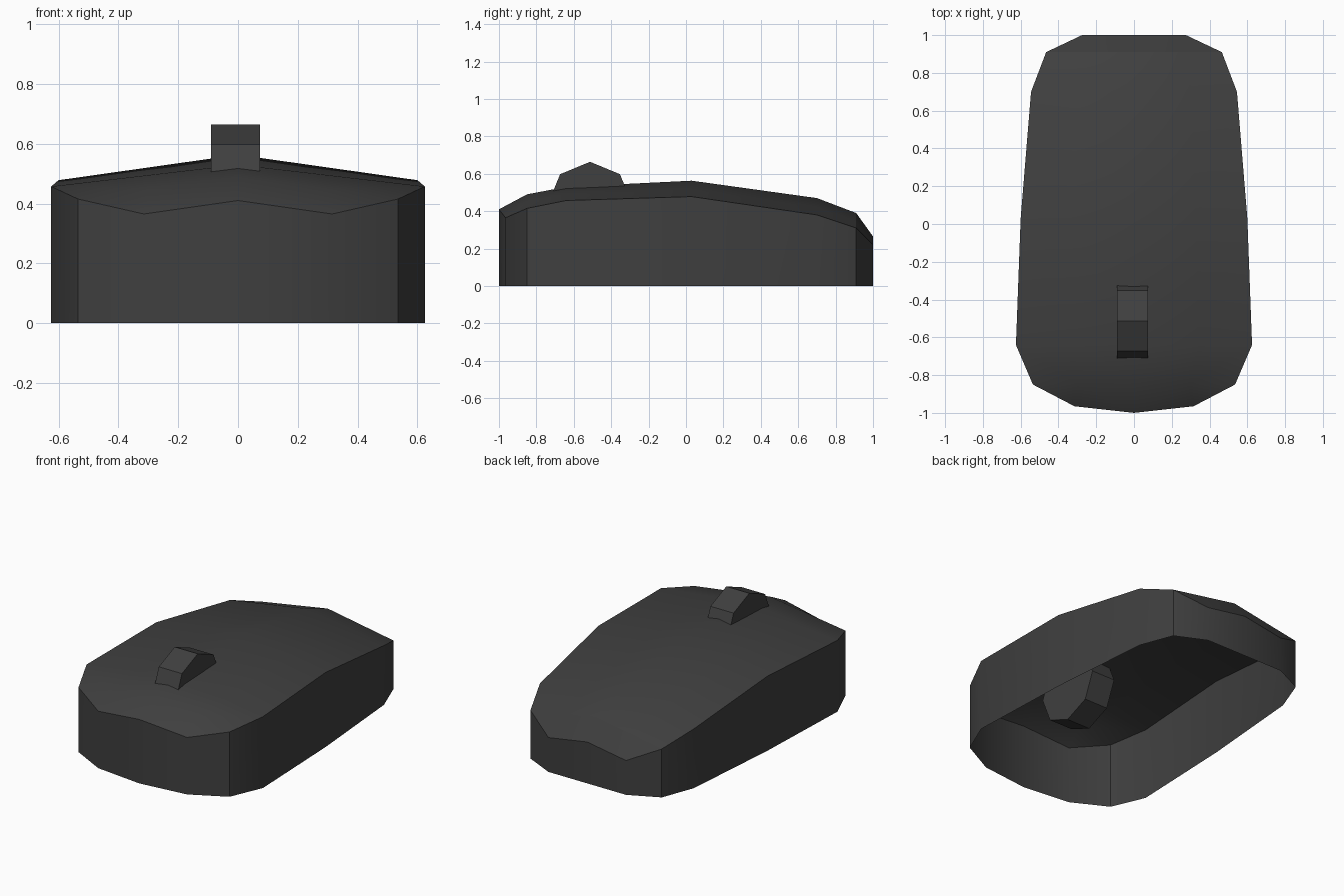
import bpy, bmesh, math
from mathutils import Matrix

if "Cube" in bpy.data.objects:
    bpy.data.objects.remove(bpy.data.objects["Cube"])

mat = bpy.data.materials.new("charcoal plastic")
mat.diffuse_color = (0.05, 0.05, 0.05, 1)
mat.use_nodes = True
mat.node_tree.nodes["Principled BSDF"].inputs["Base Color"].default_value = mat.diffuse_color


def finish(name, bm):
    me = bpy.data.meshes.new(name)
    bm.normal_update()
    bm.to_mesh(me)
    bm.free()
    me.materials.append(mat)
    ob = bpy.data.objects.new(name, me)
    bpy.context.collection.objects.link(ob)
    bpy.ops.object.select_all(action='DESELECT')
    ob.select_set(True)
    bpy.context.view_layer.objects.active = ob
    return ob


# body shell: half of it is modelled, then mirrored; the underside is open
# rows from front to back: y, ridge height, side x, side height
rows = [(-0.85, 0.49, 0.535, 0.415), (-0.64, 0.53, 0.625, 0.457),
        (0.03, 0.563, 0.60, 0.478), (0.70, 0.47, 0.545, 0.38),
        (0.91, 0.39, 0.465, 0.31)]
bm = bmesh.new()
grid = []
for y, zc, xs, zs in rows:
    grid.append([bm.verts.new((xs * t, y, zc + (zs - zc) * t)) for t in (0, 0.55, 1)])
front = [bm.verts.new((0, -1, 0.41)), bm.verts.new((0.315, -0.965, 0.365))]
back = [bm.verts.new((0, 1, 0.265)), bm.verts.new((0.275, 1, 0.22))]

# top skin
for a, b in zip(grid, grid[1:]):
    for i in range(2):
        bm.faces.new((a[i], a[i + 1], b[i + 1], b[i]))
f, l = grid[0], grid[-1]
bm.faces.new((front[0], front[1], f[1], f[0]))
bm.faces.new((front[1], f[2], f[1]))
bm.faces.new((l[0], l[1], back[1], back[0]))
bm.faces.new((l[1], l[2], back[1]))

# side wall dropped from the rim to the ground
rim = front + [r[2] for r in grid] + back[::-1]
foot = [bm.verts.new((v.co.x, v.co.y, 0)) for v in rim]
for i in range(len(rim) - 1):
    bm.faces.new((foot[i], foot[i + 1], rim[i + 1], rim[i]))

# mirror across x = 0
geom = bm.verts[:] + bm.edges[:] + bm.faces[:]
dup = bmesh.ops.duplicate(bm, geom=geom)["geom"]
new_faces = [g for g in dup if isinstance(g, bmesh.types.BMFace)]
for v in [g for g in dup if isinstance(g, bmesh.types.BMVert)]:
    v.co.x = -v.co.x
bmesh.ops.reverse_faces(bm, faces=new_faces)
bmesh.ops.remove_doubles(bm, verts=bm.verts[:], dist=0.0005)
finish("body_shell", bm)
bpy.ops.object.shade_smooth_by_angle(angle=math.radians(30))

# scroll wheel: octagonal drum with a corner at the top
bm = bmesh.new()
bmesh.ops.create_cone(bm, cap_ends=True, segments=8, radius1=0.226, radius2=0.226,
                      depth=0.164,
                      matrix=Matrix.Translation((-0.008, -0.513, 0.438))
                      @ Matrix.Rotation(math.pi / 2, 4, 'Y'))
finish("scroll_wheel", bm)
